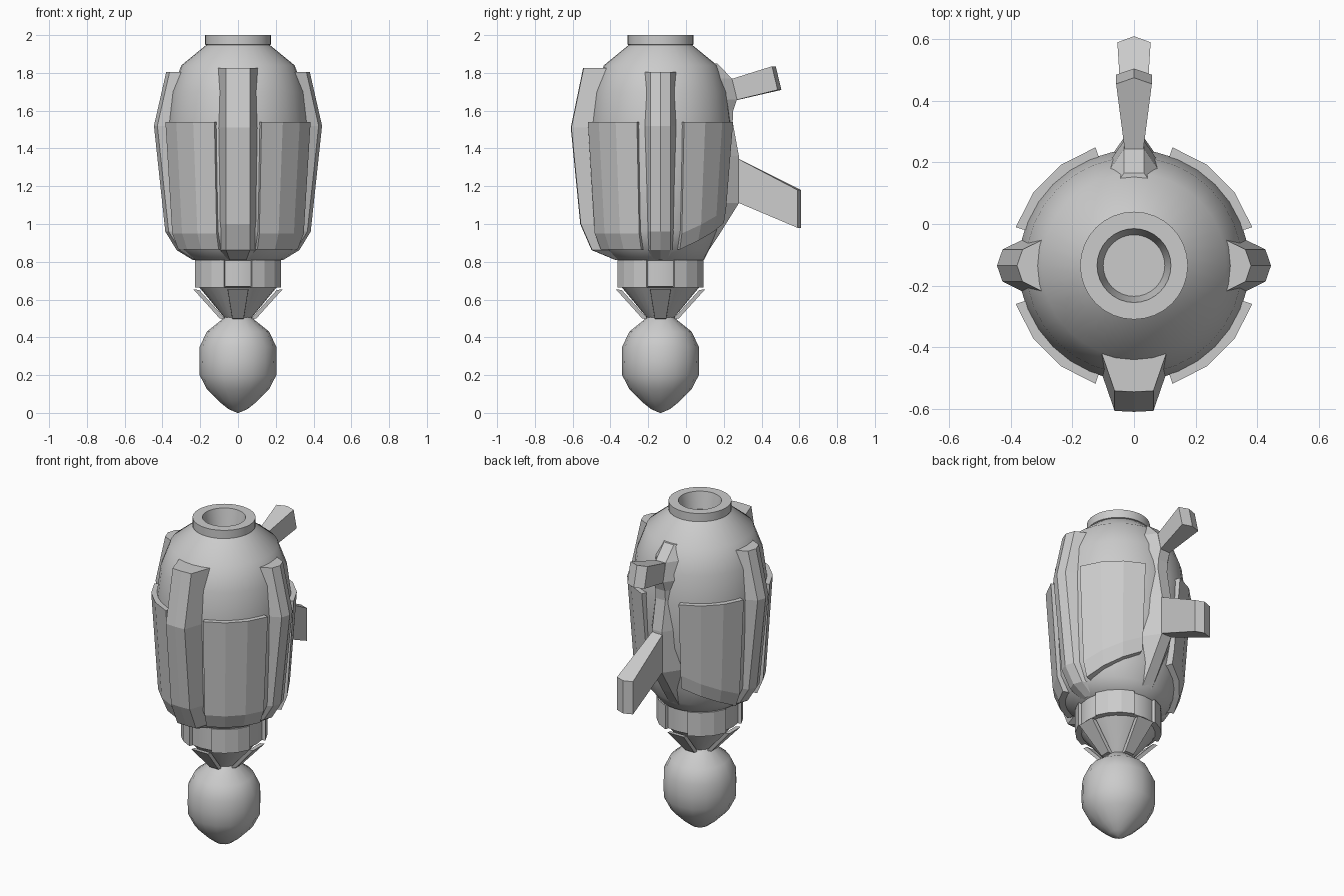
import bpy, bmesh, math
from mathutils import Vector

if "Cube" in bpy.data.objects:
    bpy.data.objects.remove(bpy.data.objects["Cube"])

CY = -0.135  # y of the main vertical axis


def loft(name, rings, smooth=None):
    """Skin a stack of closed rings and cap both ends."""
    bm = bmesh.new()
    rows = [[bm.verts.new(p) for p in ring] for ring in rings]
    n = len(rows[0])
    for a, b in zip(rows, rows[1:]):
        for i in range(n):
            j = (i + 1) % n
            bm.faces.new((a[i], a[j], b[j], b[i]))
    bm.faces.new(rows[0][::-1])
    bm.faces.new(rows[-1])
    bmesh.ops.recalc_face_normals(bm, faces=bm.faces[:])
    me = bpy.data.meshes.new(name)
    bm.to_mesh(me)
    bm.free()
    ob = bpy.data.objects.new(name, me)
    bpy.context.collection.objects.link(ob)
    if smooth:
        bpy.ops.object.select_all(action='DESELECT')
        ob.select_set(True)
        bpy.context.view_layer.objects.active = ob
        bpy.ops.object.shade_smooth_by_angle(angle=math.radians(smooth))
    return ob


def polar(r, deg, z):
    a = math.radians(deg)
    return Vector((r * math.cos(a), CY + r * math.sin(a), z))


def frame(r, t, deg, z):
    """Point at radial distance r and sideways offset t for direction deg."""
    a = math.radians(deg)
    return Vector((r * math.cos(a) - t * math.sin(a),
                   CY + r * math.sin(a) + t * math.cos(a), z))


def lathe(name, profile, n=24, smooth=35):
    return loft(name, [[polar(r, 360 * i / n, z) for i in range(n)]
                       for r, z in profile], smooth)


# bulb tip
lathe("bulb", [(0.004, 0), (0.05, 0.02), (0.10, 0.06), (0.165, 0.125), (0.203, 0.2),
               (0.205, 0.27), (0.203, 0.35), (0.165, 0.43), (0.09, 0.49),
               (0.06, 0.52)], 16)
# funnel between bulb and collar
lathe("funnel", [(0.06, 0.49), (0.085, 0.52), (0.205, 0.665)])
# collar ring
lathe("collar", [(0.2, 0.665), (0.222, 0.67), (0.222, 0.82)])
# main shell with hollow neck
shell = lathe("shell", [(0.2, 0.80), (0.23, 0.81), (0.30, 0.87), (0.345, 0.965),
                        (0.362, 1.25), (0.375, 1.52), (0.352, 1.70), (0.30, 1.84),
                        (0.168, 1.948), (0.175, 1.95), (0.175, 2.0), (0.12, 2.0),
                        (0.10, 1.9)], 32)
# the rear underside of the shell is pulled in
for v in shell.data.vertices:
    if 0.85 < v.co.z < 1.0:
        d = Vector((v.co.x, v.co.y - CY))
        s = 1 - 0.13 * max(0, d.normalized().y) ** 2
        v.co.x *= s
        v.co.y = CY + (v.co.y - CY) * s


def sector(name, a0, a1, profile, depth, steps=3, slant=None):
    """Curved plate between two angles; slant lifts the bottom edge."""
    rings = []
    for i in range(steps + 1):
        t = i / steps
        lift = slant(t) if slant else 0
        pts = [(r, z + (lift if k < 2 else 0)) for k, (r, z) in enumerate(profile)]
        if lift:
            pts[0] = (pts[0][0] + lift * 0.15, pts[0][1])
        pts += [(r - depth, z) for r, z in pts[::-1]]
        rings.append([polar(r, a0 + (a1 - a0) * t, z) for r, z in pts])
    return loft(name, rings)


# armour panels and collar blocks on the four diagonals
panel = [(0.332, 0.865), (0.366, 0.95), (0.404, 1.54)]
for q, side in enumerate(("back_right", "back_left", "front_left", "front_right")):
    a = 90 * q
    slant = (lambda t: 0.14 * t, lambda t: 0.14 * (1 - t), None, None)[q]
    sector("panel_" + side, a + 18, a + 72, panel, 0.05, 3, slant)
    sector("collar_block_" + side, a + 18, a + 72, [(0.24, 0.665), (0.24, 0.81)], 0.04)

# flat struts around the funnel
for q in range(4):
    rings = []
    for r, w, z in ((0.085, 0.03, 0.50), (0.225, 0.055, 0.655)):
        rings.append([frame(r - 0.02, -w, 90 * q, z - 0.005), frame(r + 0.012, -w, 90 * q, z),
                      frame(r + 0.012, w, 90 * q, z), frame(r - 0.02, w, 90 * q, z - 0.005)])
    loft("strut_%d" % (q + 1), rings)


# vertical ribs at the front and both sides
def rib(name, deg, rows, flat, nose):
    rings = []
    for z, r in rows:
        w = 0.7 if z < 0.83 else 1
        sec = [(0.18, -0.105), (r - 0.125, -0.105), (r - nose, -flat), (r, 0),
               (r - nose, flat), (r - 0.125, 0.105), (0.18, 0.105)]
        rings.append([frame(max(rr, 0.17), t * w, deg, z) for rr, t in sec])
    loft(name, rings)


rib("rib_front", -90, [(0.81, 0.24), (0.862, 0.365), (1.0, 0.425), (1.51, 0.475),
                       (1.825, 0.41)], 0.063, 0.003)
for name, deg in (("rib_right", 0), ("rib_left", 180)):
    rib(name, deg, [(0.81, 0.24), (0.862, 0.325), (0.96, 0.385), (1.52, 0.445),
                    (1.805, 0.38)], 0.052, 0.018)

# rear keel that blends into the fin and lever
keel = [(0.815, 0.225), (0.95, 0.315), (1.11, 0.415), (1.36, 0.415), (1.54, 0.382),
        (1.60, 0.385), (1.66, 0.405), (1.77, 0.378), (1.85, 0.30)]
loft("rear_keel", [[frame(r - 0.14, -0.13, 90, z), frame(r, -0.033, 90, z),
                    frame(r, 0.033, 90, z), frame(r - 0.14, 0.13, 90, z)]
                   for z, r in keel])


# tapered bars with pointed ends at the rear
def bar(name, base, base_z, ends, w0, w1):
    rings = []
    for zb, (ye, ze) in zip(base_z, ends):
        rings.append([(-w0, base, zb), (-w1, ye - 0.02, ze), (0, ye, ze),
                      (w1, ye - 0.02, ze), (w0, base, zb)])
    loft(name, rings)


bar("rear_fin", 0.2, (1.145, 1.385), ((0.61, 0.98), (0.61, 1.18)), 0.03, 0.054)
bar("rear_lever", 0.2, (1.64, 1.755), ((0.505, 1.71), (0.475, 1.835)), 0.025, 0.058)
